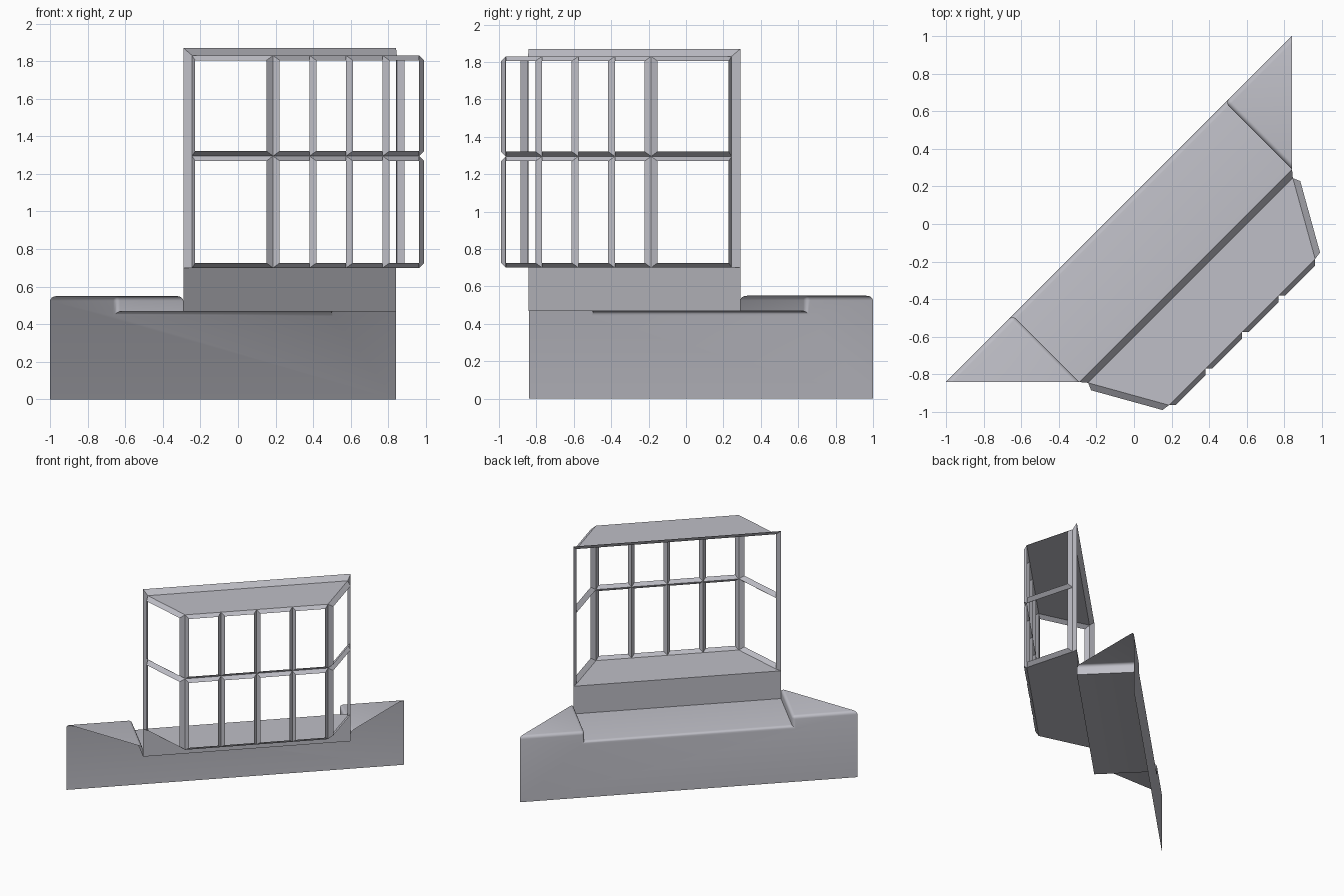
import bpy, bmesh
from math import sqrt, radians
from mathutils import Vector

cube = bpy.data.objects.get("Cube")
if cube:
    bpy.data.objects.remove(cube, do_unlink=True)

grey = bpy.data.materials.new("soft grey")
grey.use_nodes = True
GREY = (0.52, 0.52, 0.57, 1)
grey.diffuse_color = GREY
grey.node_tree.nodes["Principled BSDF"].inputs["Base Color"].default_value = GREY


# u runs along the wall, v points outward; the wall stands diagonally
def place(u, v, z):
    return Vector(((u + v) / sqrt(2), (u - v) / sqrt(2), z))


def sheet(name, polys, bevel_test=None, radius=0.03):
    """Join (u, v, z) polygons into one open surface, rounding chosen edges."""
    bm = bmesh.new()
    verts = {}
    for poly in polys:
        face = []
        for p in poly:
            key = tuple(round(c, 4) for c in p)
            if key not in verts:
                verts[key] = bm.verts.new(place(*p))
            face.append(verts[key])
        bm.faces.new(face)
    bmesh.ops.recalc_face_normals(bm, faces=bm.faces)
    if bevel_test:
        local = {v: k for k, v in verts.items()}
        edges = [e for e in bm.edges if len(e.link_faces) == 2
                 and bevel_test(local[e.verts[0]], local[e.verts[1]])]
        bmesh.ops.bevel(bm, geom=edges, offset=radius, segments=4,
                        profile=0.5, affect='EDGES', clamp_overlap=True)
    mesh = bpy.data.meshes.new(name)
    bm.to_mesh(mesh)
    bm.free()
    mesh.materials.append(grey)
    obj = bpy.data.objects.new(name, mesh)
    bpy.context.collection.objects.link(obj)
    if bevel_test:
        bpy.context.view_layer.objects.active = obj
        obj.select_set(True)
        bpy.ops.object.shade_smooth_by_angle(angle=radians(35))
        obj.select_set(False)
    return obj


# Main dimensions
ROOM, WALL, LEDGE, BAY = -0.113, 0.389, 0.425, 0.813
HALF, END, LEDGE_U, BAY_U = 0.80, 1.301, 0.77, 0.55
SEAT, ARM, SILL, TRANSOM, CEILING, TOP = 0.468, 0.55, 0.70, 1.295, 1.83, 1.87

# Window seat: front panel, seat and a raised triangular shelf at each end
seat_front = [(-HALF, ROOM, SEAT), (HALF, ROOM, SEAT)]
panel = [(-END, ROOM, 0), (END, ROOM, 0), (END, ROOM, ARM), (HALF, ROOM, ARM),
         seat_front[1], seat_front[0], (-HALF, ROOM, ARM), (-END, ROOM, ARM)]
seat = seat_front + [(HALF, WALL, SEAT), (-HALF, WALL, SEAT)]
faces = [panel, seat]
for s in (-1, 1):
    faces.append([(s * HALF, ROOM, SEAT), (s * HALF, WALL, SEAT),
                  (s * HALF, WALL, ARM), (s * HALF, ROOM, ARM)])
    faces.append([(s * HALF, ROOM, ARM), (s * HALF, WALL, ARM), (s * END, ROOM, ARM)])


def rounded(a, b):
    on_front = a[1] == ROOM and b[1] == ROOM
    shelf_edge = a[2] == ARM and b[2] == ARM
    return on_front or shelf_edge


sheet("window_seat", faces, rounded, 0.025)

# Low wall between the seat and the bay
sheet("sill_wall", [[(-HALF, WALL, SEAT), (HALF, WALL, SEAT),
                     (HALF, WALL, SILL), (-HALF, WALL, SILL)]])

# Bay floor and ceiling
plan = [(-LEDGE_U, LEDGE), (-BAY_U, BAY), (BAY_U, BAY), (LEDGE_U, LEDGE)]
sheet("bay_floor", [[(u, v, SILL) for u, v in [(-HALF, WALL)] + plan + [(HALF, WALL)]]])
sheet("bay_ceiling", [[(u, v, CEILING) for u, v in plan]])

# Sloped surround: head and two side posts
surround = [[(-HALF, WALL, TOP), (HALF, WALL, TOP),
             (LEDGE_U, LEDGE, CEILING), (-LEDGE_U, LEDGE, CEILING)]]
for s in (-1, 1):
    surround.append([(s * HALF, WALL, SILL), (s * HALF, WALL, TOP),
                     (s * LEDGE_U, LEDGE, CEILING), (s * LEDGE_U, LEDGE, SILL)])
sheet("opening_surround", surround)


# Each pane opening has a frame that flares outward from the grid lines
def pane_frame(a, b, low, high, inset=0.026, out=0.025):
    a, b = Vector(a), Vector(b)
    along = (b - a).normalized()
    normal = Vector((-along.y, along.x)) * out
    c, d = a + along * inset + normal, b - along * inset + normal
    outer = [(*a, low), (*b, low), (*b, high), (*a, high)]
    inner = [(*c, low + inset), (*d, low + inset),
             (*d, high - inset), (*c, high - inset)]
    return [[outer[i], outer[(i + 1) % 4], inner[(i + 1) % 4], inner[i]]
            for i in range(4)]


front = [(BAY_U * (i / 2 - 1), BAY) for i in range(5)]
groups = {"right_window_frame": [plan[0], plan[1]],
          "front_window_frame": front,
          "left_window_frame": [plan[2], plan[3]]}
for name, line in groups.items():
    polys = []
    for low, high in ((SILL, TRANSOM), (TRANSOM, CEILING)):
        for a, b in zip(line, line[1:]):
            polys += pane_frame(a, b, low, high, out=0.025 if name[0] == "f" else 0.034)
    sheet(name, polys)
